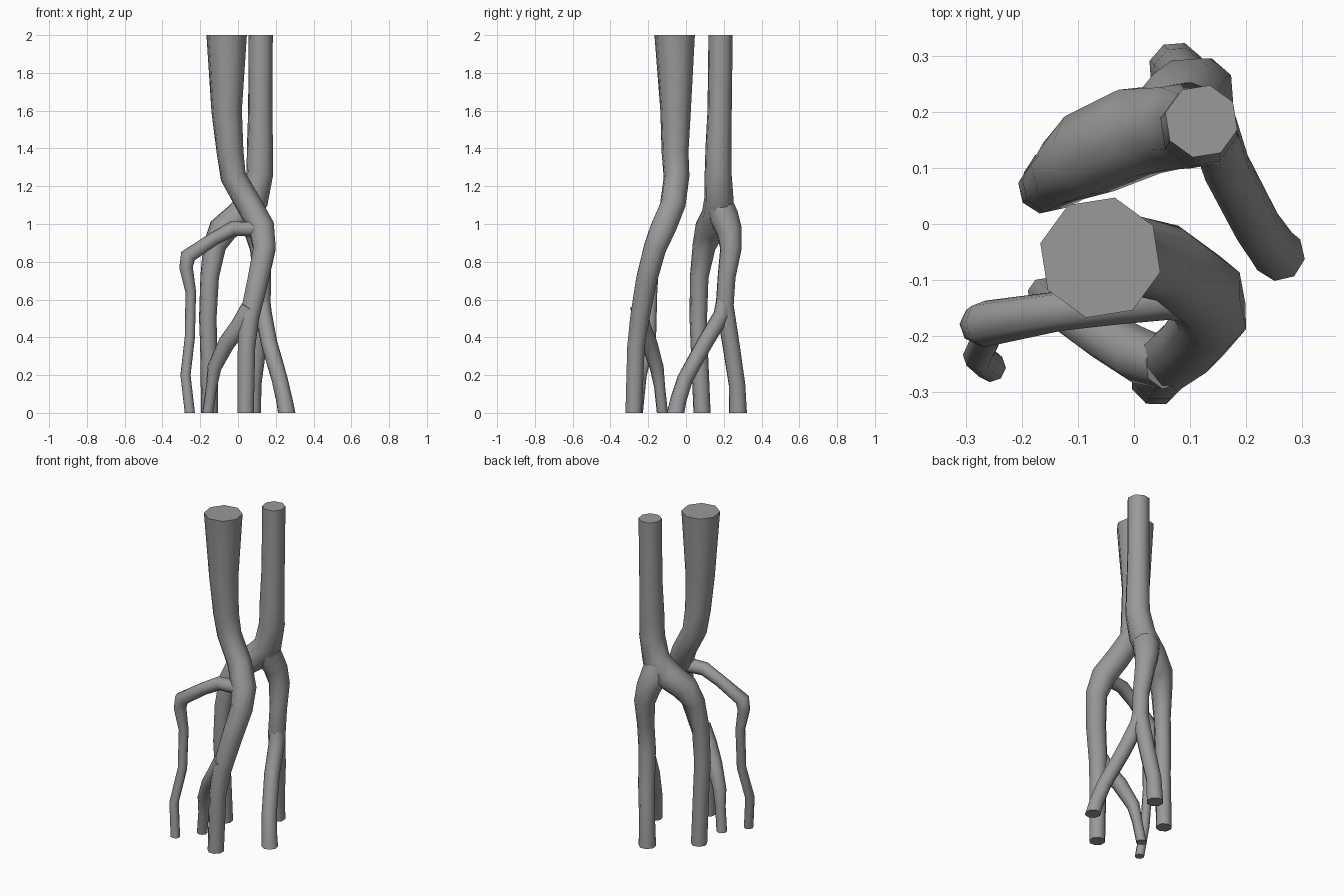
import bpy, bmesh, math
from mathutils import Vector

SIDES = 8

old = bpy.data.objects.get("Cube")
if old:
    bpy.data.objects.remove(old, do_unlink=True)

bark = bpy.data.materials.new("grey bark")
bark.use_nodes = True
GREY = (0.32, 0.32, 0.32, 1)
bark.diffuse_color = GREY
bark.node_tree.nodes["Principled BSDF"].inputs["Base Color"].default_value = GREY


def limb(name, path, level_start=False, level_end=True):
    """Eight-sided tube through (x, y, z, radius) points, with flat caps."""
    pts = [Vector(p[:3]) for p in path]
    last = len(pts) - 1
    bm = bmesh.new()
    rings = []
    side = Vector((1, 0, 0))
    for i, p in enumerate(pts):
        before = (p - pts[i - 1]).normalized() if i else Vector()
        after = (pts[i + 1] - p).normalized() if i < last else Vector()
        axis = (before + after).normalized()
        if (i == 0 and level_start) or (i == last and level_end):
            axis = Vector((0, 0, -1))
        # carry the previous ring's direction along the limb
        side = (side - axis * side.dot(axis))
        if side.length < 0.05:
            side = axis.orthogonal()
        side.normalize()
        other = axis.cross(side)
        ring = []
        for k in range(SIDES):
            a = math.tau * (k + 0.3) / SIDES
            offset = side * math.cos(a) + other * math.sin(a)
            ring.append(bm.verts.new(p + offset * path[i][3]))
        rings.append(ring)
    for a, b in zip(rings, rings[1:]):
        for k in range(SIDES):
            n = (k + 1) % SIDES
            bm.faces.new((a[k], a[n], b[n], b[k])).smooth = True
    bm.faces.new(rings[0][::-1])
    bm.faces.new(rings[-1])
    bmesh.ops.recalc_face_normals(bm, faces=bm.faces)
    mesh = bpy.data.meshes.new(name)
    bm.to_mesh(mesh)
    bm.free()
    mesh.materials.append(bark)
    obj = bpy.data.objects.new(name, mesh)
    bpy.context.collection.objects.link(obj)


# Front stem, running from the top down to its main root
limb("front_trunk", [
    (-.06, -.06, 2, .11), (-.06, -.055, 1.6, .083), (-.042, -.058, 1.38, .073),
    (-.025, -.05, 1.25, .07), (.06, -.07, 1.1, .07), (.125, -.12, .98, .072),
    (.14, -.165, .87, .064), (.105, -.21, .7, .06), (.06, -.245, .5, .055),
    (.045, -.265, .35, .05), (.04, -.277, 0, .047)], level_start=True)

# Thin arching root of the front stem
limb("front_arching_root", [
    (.14, -.13, .97, .055), (.06, -.13, .975, .042), (-.03, -.14, .975, .04),
    (-.13, -.155, .92, .036), (-.265, -.178, .83, .042), (-.275, -.18, .77, .036),
    (-.25, -.18, .64, .028), (-.255, -.185, .4, .027), (-.278, -.235, .2, .027),
    (-.255, -.255, 0, .027)])

# Lower side root of the front stem
limb("front_side_root", [
    (.06, -.25, .56, .045), (.01, -.235, .46, .05), (-.06, -.195, .37, .045),
    (-.125, -.155, .24, .038), (-.14, -.14, .14, .03), (-.16, -.125, 0, .03)])

# Back stem, running down through the fork into the right-hand root
limb("back_trunk", [
    (.12, .183, 2, .066), (.118, .178, 1.6, .066), (.116, .172, 1.4, .071),
    (.116, .17, 1.27, .073), (.085, .175, 1.13, .08), (.01, .165, 1.04, .085),
    (-.08, .125, .97, .08), (-.125, .095, .88, .062), (-.15, .07, .72, .05),
    (-.16, .065, .5, .047), (-.155, .07, .35, .046), (-.15, .085, 0, .046)],
    level_start=True)

# Left-hand root of the back stem
limb("back_left_root", [
    (.07, .17, 1.13, .07), (.075, .2, 1.04, .08), (.1, .23, .96, .07),
    (.12, .238, .87, .06), (.128, .215, .72, .05), (.125, .205, .57, .05),
    (.105, .24, .35, .048), (.08, .27, .15, .046), (.075, .275, 0, .05)])

# Root crossing forward from the back stem's left side
limb("back_crossing_root", [
    (.125, .21, .64, .042), (.135, .19, .52, .046), (.165, .1, .37, .044),
    (.22, -.005, .18, .043), (.245, -.04, .07, .044), (.258, -.055, 0, .047)])
